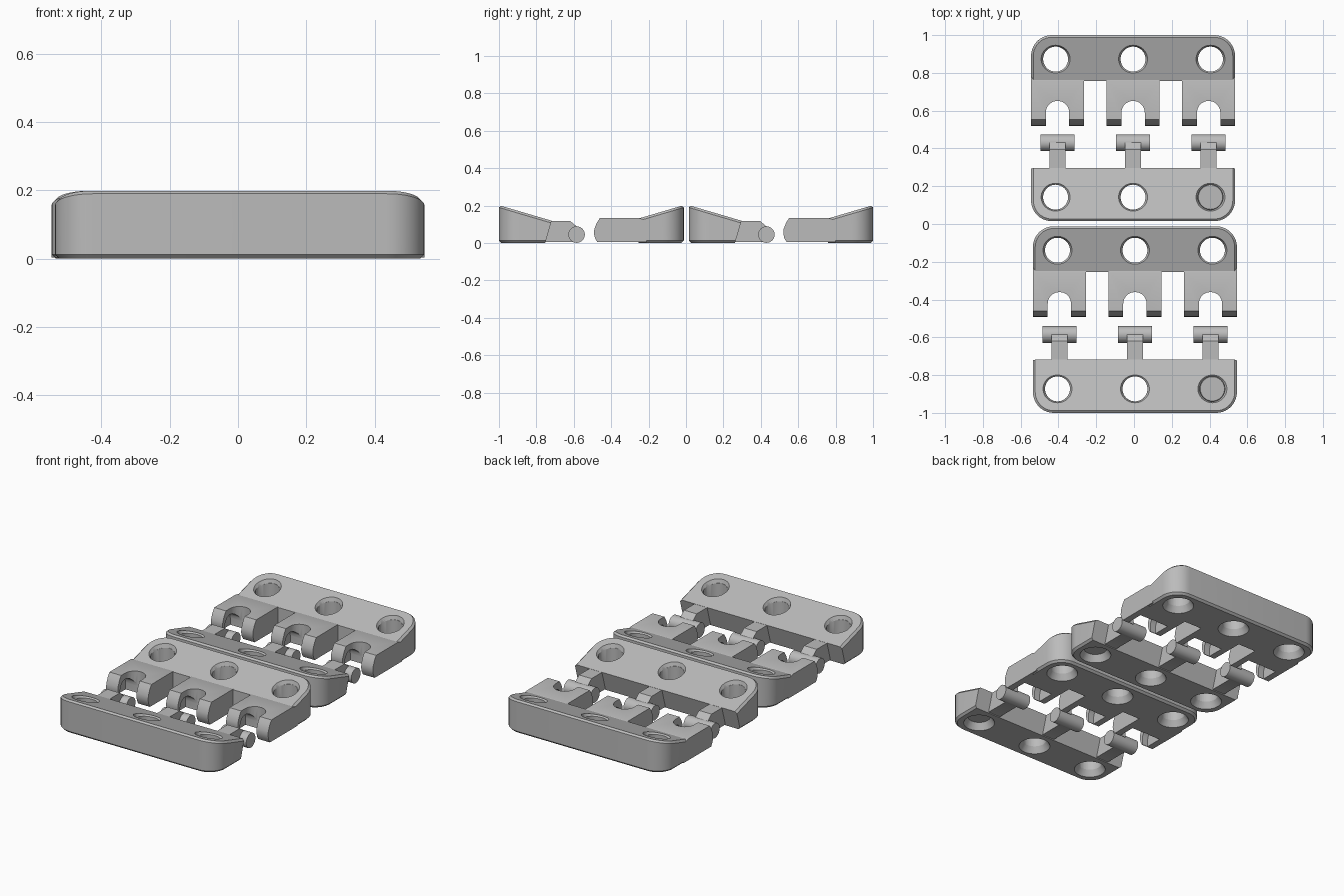
import bpy, bmesh, math
from mathutils import Matrix

if "Cube" in bpy.data.objects:
    bpy.data.objects.remove(bpy.data.objects["Cube"])

grey = bpy.data.materials.new("light_grey")
grey.diffuse_color = (0.5, 0.5, 0.5, 1)
grey.use_nodes = True
grey.node_tree.nodes["Principled BSDF"].inputs["Base Color"].default_value = grey.diffuse_color

HALF_W, CORNER, SLOPE, HEIGHT = 0.54, 0.11, 0.295, 0.202


def make(name, bm):
    bmesh.ops.recalc_face_normals(bm, faces=bm.faces)
    me = bpy.data.meshes.new(name)
    bm.to_mesh(me)
    bm.free()
    me.materials.append(grey)
    ob = bpy.data.objects.new(name, me)
    bpy.context.collection.objects.link(ob)
    return ob


def prism(name, pts, depth, to3d):
    """Extrude a closed 2D profile by depth; to3d maps (a, b, d) to xyz."""
    bm = bmesh.new()
    n = len(pts)
    lo = [bm.verts.new(to3d(a, b, -depth / 2)) for a, b in pts]
    hi = [bm.verts.new(to3d(a, b, depth / 2)) for a, b in pts]
    bm.faces.new(lo)
    bm.faces.new(hi[::-1])
    for i in range(n):
        bm.faces.new((lo[i], hi[i], hi[(i + 1) % n], lo[(i + 1) % n]))
    return make(name, bm)


def side_prism(name, pts, x, width):
    return prism(name, pts, width, lambda a, b, d: (x + d, a, b))


def cone(name, loc, r1, r2, h, along_x=False):
    bm = bmesh.new()
    m = Matrix.Translation(loc)
    if along_x:
        m = m @ Matrix.Rotation(math.pi / 2, 4, 'Y')
    bmesh.ops.create_cone(bm, cap_ends=True, segments=48, radius1=r1, radius2=r2, depth=h, matrix=m)
    return make(name, bm)


def boolean(ob, other, op='DIFFERENCE'):
    mod = ob.modifiers.new("bool", 'BOOLEAN')
    mod.operation, mod.solver, mod.object = op, 'EXACT', other
    bpy.context.view_layer.objects.active = ob
    bpy.ops.object.modifier_apply(modifier=mod.name)
    bpy.data.objects.remove(other)


def arc(cx, cy, r, a0, a1, n=10):
    return [(cx + r * math.cos(math.radians(a0 + (a1 - a0) * i / n)),
             cy + r * math.sin(math.radians(a0 + (a1 - a0) * i / n))) for i in range(n + 1)]


def body(name, s, depth, undercut):
    """Wedge plate: rounded outer edge at y=0, inner edge at y=s*depth."""
    c, w = CORNER, HALF_W
    pts = [(w, depth), (-w, depth)] + arc(-w + c, c, c, 180, 270) + arc(w - c, c, c, 270, 360)
    ob = prism(name, pts, 0.4, lambda a, b, d: (a, s * b, d + 0.2))
    bm = bmesh.new()
    bm.from_mesh(ob.data)

    def slice_off(co, no):
        cut = bmesh.ops.bisect_plane(bm, geom=bm.verts[:] + bm.edges[:] + bm.faces[:],
                                     plane_co=co, plane_no=no, clear_outer=True)
        bmesh.ops.contextual_create(bm, geom=[e for e in cut['geom_cut'] if isinstance(e, bmesh.types.BMEdge)])

    # sloping top, undercut inner wall
    slice_off((0, 0, HEIGHT), (0, s * SLOPE, 1))
    if undercut:
        slice_off((0, s * depth, 0.12), (0, s, -undercut / 0.12))
    bmesh.ops.recalc_face_normals(bm, faces=bm.faces)

    # chamfered outer rim, top and bottom
    def on_rim(e):
        if all(s * v.co.y > depth * 0.8 for v in e.verts):
            return False
        bottom = all(v.co.z < 1e-4 for v in e.verts)
        top = all(abs(v.co.z - HEIGHT + s * SLOPE * v.co.y) < 1e-4 for v in e.verts)
        return bottom or top
    bmesh.ops.bevel(bm, geom=[e for e in bm.edges if on_rim(e)], offset=0.012,
                    segments=1, affect='EDGES')
    bmesh.ops.recalc_face_normals(bm, faces=bm.faces)
    bm.to_mesh(ob.data)
    bm.free()
    return ob


def drill(ob, s):
    # screw holes, countersunk from both faces
    for x in (-0.41, 0, 0.41):
        y = s * 0.127
        z = HEIGHT - SLOPE * 0.127
        boolean(ob, cone("hole", (x, y, 0.15), 0.066, 0.066, 0.5))
        top = cone("sink", (0, 0, 0.01), 0.064, 0.102, 0.06)
        top.data.transform(Matrix.Translation((x, y, z)) @ Matrix.Rotation(-s * math.atan(SLOPE), 4, 'X'))
        boolean(ob, top)
        boolean(ob, cone("sink", (x, y, 0.01), 0.1, 0.064, 0.06))


def finish(ob, dx, y):
    ob.data.transform(Matrix.Translation((dx, y, 0)))
    for o in bpy.context.selected_objects:
        o.select_set(False)
    ob.select_set(True)
    bpy.context.view_layer.objects.active = ob
    bpy.ops.object.shade_smooth_by_angle(angle=math.radians(30))


def pin_plate(name, dx, y):
    ob = body(name, 1, 0.282, 0.035)
    # necks carrying cross pins
    neck = [(0.2, 0.005), (0.41, 0.005), (0.42, 0.085), (0.38, 0.118), (0.2, 0.118)]
    for x in (-0.4, 0, 0.4):
        boolean(ob, side_prism("neck", neck, x, 0.084), 'UNION')
        boolean(ob, cone("pin", (x, 0.415, 0.045), 0.044, 0.044, 0.18, True), 'UNION')
    drill(ob, 1)
    finish(ob, dx, y)


def hook_plate(name, dx, y):
    ob = body(name, -1, 0.242, 0)
    claw = [(-0.2, 0.004), (-0.462, 0.004), (-0.474, 0.025), (-0.48, 0.05), (-0.478, 0.075),
            (-0.465, 0.108), (-0.448, 0.134), (-0.242, 0.134), (-0.2, 0.12)]
    slot = [(0.062, -0.6), (0.062, -0.41)] + arc(0, -0.41, 0.062, 0, 180)[1:] + [(-0.062, -0.6)]
    groove = [(-0.352, -0.05)] + arc(-0.405, 0.045, 0.053, 0, 180) + [(-0.458, -0.05)]
    for x in (-0.4, 0, 0.4):
        # claw with neck slot and pin socket open underneath
        hook = side_prism("hook", claw, x, 0.28)
        boolean(hook, prism("slot", slot, 0.6, lambda a, b, d: (x + a, b, d)))
        boolean(hook, side_prism("groove", groove, x, 0.2))
        boolean(ob, hook, 'UNION')
    drill(ob, -1)
    finish(ob, dx, y)


pin_plate("front_pin_plate", 0.005, -1.0)
hook_plate("front_hook_plate", 0.005, -0.012)
pin_plate("rear_pin_plate", -0.005, 0.015)
hook_plate("rear_hook_plate", -0.005, 1.0)
